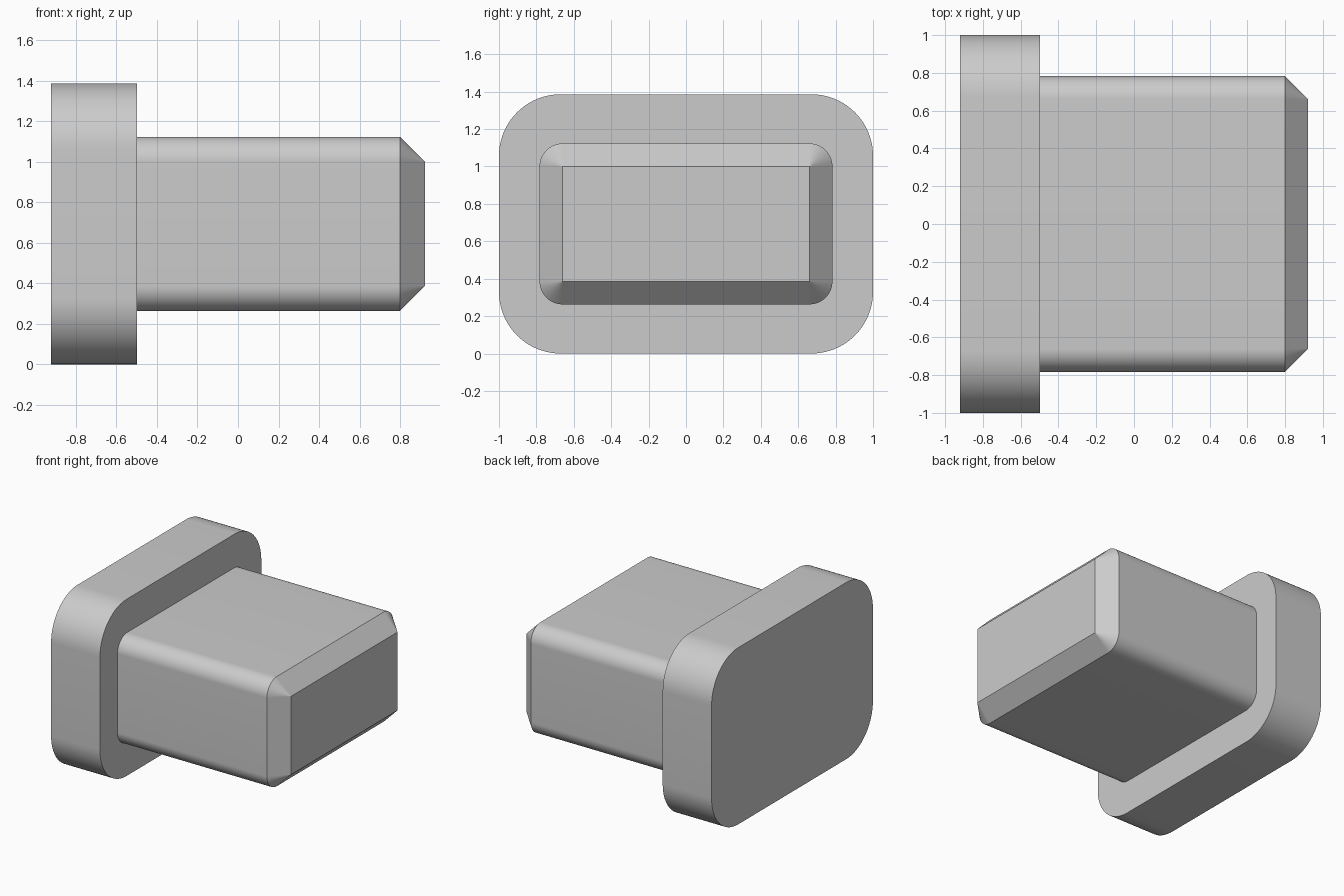
import bpy, bmesh, math

if "Cube" in bpy.data.objects:
    bpy.data.objects.remove(bpy.data.objects["Cube"], do_unlink=True)

grey = bpy.data.materials.new("light grey")
grey.use_nodes = True
colour = (0.6, 0.6, 0.6, 1)
grey.diffuse_color = colour
grey.node_tree.nodes["Principled BSDF"].inputs["Base Color"].default_value = colour

MID_Z = 0.693
SEGMENTS = 20


def rounded_ring(x, half_y, half_z, radius):
    """Rounded rectangle across the x axis."""
    points = []
    for corner, (sy, sz) in enumerate([(1, 1), (-1, 1), (-1, -1), (1, -1)]):
        for i in range(SEGMENTS + 1):
            a = math.pi / 2 * (corner + i / SEGMENTS)
            points.append((x, sy * (half_y - radius) + radius * math.cos(a),
                           MID_Z + sz * (half_z - radius) + radius * math.sin(a)))
    return points


def loft(name, sections):
    """Skin a row of rounded rectangles and cap both ends."""
    bm = bmesh.new()
    rings = [[bm.verts.new(p) for p in rounded_ring(*s)] for s in sections]
    n = len(rings[0])
    for a, b in zip(rings, rings[1:]):
        for i in range(n):
            j = (i + 1) % n
            bm.faces.new((a[i], a[j], b[j], b[i]))
    bm.faces.new(rings[0][::-1])
    bm.faces.new(rings[-1])
    bmesh.ops.remove_doubles(bm, verts=bm.verts[:], dist=0.0005)
    bmesh.ops.recalc_face_normals(bm, faces=bm.faces[:])
    mesh = bpy.data.meshes.new(name)
    bm.to_mesh(mesh)
    bm.free()
    mesh.materials.append(grey)
    obj = bpy.data.objects.new(name, mesh)
    bpy.context.collection.objects.link(obj)
    bpy.ops.object.select_all(action='DESELECT')
    obj.select_set(True)
    bpy.context.view_layer.objects.active = obj
    bpy.ops.object.shade_smooth_by_angle(angle=math.radians(30))
    return obj


# Wide rounded head plate
loft("flange", [(-0.922, 1.0, MID_Z, 0.33), (-0.498, 1.0, MID_Z, 0.33)])

# Plug body, with a chamfer running to a sharp-cornered tip
CHAMFER = 0.123
plug = loft("plug", [(-0.498, 0.783, 0.43, CHAMFER),
                     (0.922 - CHAMFER, 0.783, 0.43, CHAMFER),
                     (0.922, 0.783 - CHAMFER, 0.43 - CHAMFER, 0)])

# Keep the chamfer facets crisp
for face in plug.data.polygons:
    if face.center.x > 0.922 - CHAMFER:
        face.use_smooth = False
